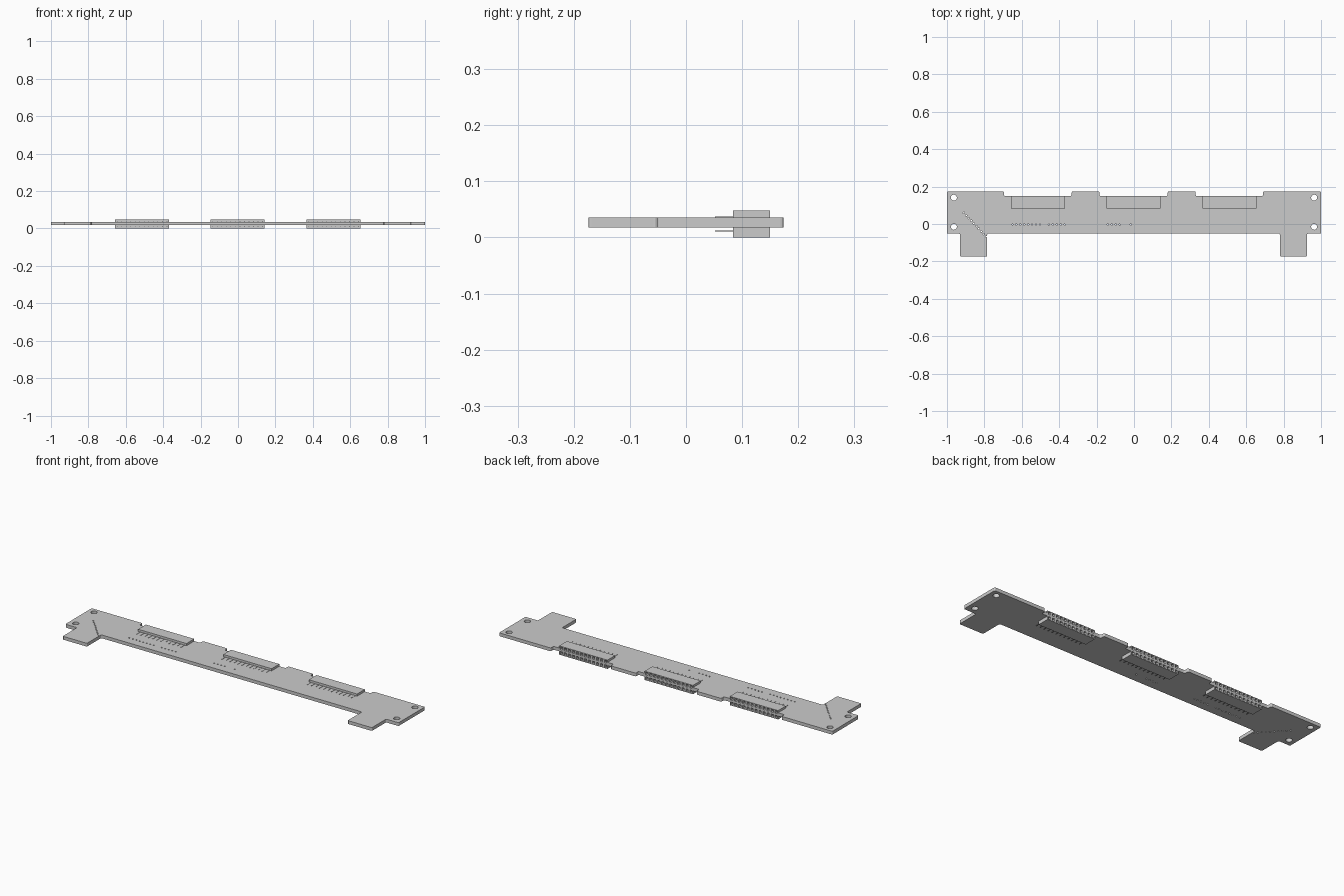
import bpy, bmesh
from mathutils import Matrix, Vector

if "Cube" in bpy.data.objects:
    bpy.data.objects.remove(bpy.data.objects["Cube"])

grey = bpy.data.materials.new("plain_grey")
grey.use_nodes = True
GREY = (0.6, 0.6, 0.6, 1)
grey.diffuse_color = GREY
grey.node_tree.nodes["Principled BSDF"].inputs["Base Color"].default_value = GREY

BOTTOM, TOP = 0.018, 0.036      # board faces
MIDDLE = 0.024                  # socket centre height
CENTRES = (-0.513, -0.002, 0.511)
HALF, FRONT, BACK = 0.145, 0.084, 0.150
COLUMNS = 12
PITCH = 2 * HALF / COLUMNS
ROWS = (MIDDLE - 0.0125, MIDDLE + 0.0125)


def finish(bm, name):
    bmesh.ops.recalc_face_normals(bm, faces=bm.faces[:])
    mesh = bpy.data.meshes.new(name)
    bm.to_mesh(mesh)
    bm.free()
    obj = bpy.data.objects.new(name, mesh)
    mesh.materials.append(grey)
    bpy.context.collection.objects.link(obj)
    return obj


def add_box(bm, low, high):
    low, high = Vector(low), Vector(high)
    size = high - low
    bmesh.ops.create_cube(bm, size=1, matrix=Matrix.Translation((low + high) / 2) @ Matrix.Diagonal((*size, 1)))


def add_drill(bm, x, y, radius, sides):
    bmesh.ops.create_cone(bm, cap_ends=True, segments=sides, radius1=radius, radius2=radius,
                          depth=0.1, matrix=Matrix.Translation((x, y, MIDDLE)))


def cut(obj, bm):
    """Subtract the shapes in bm from obj, then discard the cutter."""
    cutter = finish(bm, "cutter")
    cutter.hide_render = True
    mod = obj.modifiers.new("cut", "BOOLEAN")
    mod.operation, mod.object, mod.solver = "DIFFERENCE", cutter, "EXACT"
    bpy.context.view_layer.objects.active = obj
    bpy.ops.object.modifier_apply(modifier=mod.name)
    bpy.data.objects.remove(cutter)


# Circuit board: outline with two front tabs and three stepped rear notches
outline = [(-1, -0.052), (-0.93, -0.052), (-0.93, -0.174), (-0.785, -0.174), (-0.785, -0.052),
           (0.78, -0.052), (0.78, -0.174), (0.925, -0.174), (0.925, -0.052), (1, -0.052), (1, 0.174)]
for left, right in ((0.33, 0.69), (-0.185, 0.18), (-0.695, -0.333)):
    outline += [(right, 0.174), (right, BACK), (left, BACK), (left, 0.174)]
outline.append((-1, 0.174))
bm = bmesh.new()
face = bm.faces.new([bm.verts.new((x, y, BOTTOM)) for x, y in outline])
made = bmesh.ops.extrude_face_region(bm, geom=[face])["geom"]
bmesh.ops.translate(bm, vec=(0, 0, TOP - BOTTOM), verts=[g for g in made if isinstance(g, bmesh.types.BMVert)])
upright = [e for e in bm.edges if abs(e.verts[0].co.z - e.verts[1].co.z) > 0.01]
bmesh.ops.bevel(bm, geom=upright, offset=0.006, segments=3, profile=0.5, affect="EDGES")
board = finish(bm, "circuit_board")

# Mounting holes, contact holes and the pockets inside the sockets
bm = bmesh.new()
for x in (-0.963, 0.963):
    for y in (-0.015, 0.141):
        add_drill(bm, x, y, 0.016, 24)
for start, count in ((-0.65, 8), (-0.455, 5), (-0.14, 4), (-0.017, 1)):
    for i in range(count):
        add_drill(bm, start + i * 0.021, -0.003, 0.004, 8)
for i in range(10):
    add_drill(bm, -0.91 + i * 0.0133, 0.06 - i * 0.0142, 0.004, 8)
for c in CENTRES:
    add_box(bm, (c - HALF + 0.002, FRONT + 0.004, 0), (c + HALF - 0.002, 0.2, 0.05))
cut(board, bm)

for number, c in enumerate(CENTRES, 1):
    # Socket body with two rows of openings at the rear
    bm = bmesh.new()
    add_box(bm, (c - HALF, FRONT, 0), (c + HALF, BACK, 2 * MIDDLE))
    socket = finish(bm, f"socket_{number}")
    columns = [c - HALF + (i + 0.5) * PITCH for i in range(COLUMNS)]
    bm = bmesh.new()
    for x in columns:
        for z in ROWS:
            add_box(bm, (x - 0.007, BACK - 0.045, z - 0.007), (x + 0.007, BACK + 0.01, z + 0.007))
    cut(socket, bm)

    # Thin solder pins along the front of the socket
    bm = bmesh.new()
    for x in columns:
        for z in ROWS:
            add_box(bm, (x - 0.002, 0.052, z - 0.001), (x + 0.002, FRONT + 0.002, z + 0.001))
    finish(bm, f"socket_pins_{number}")
